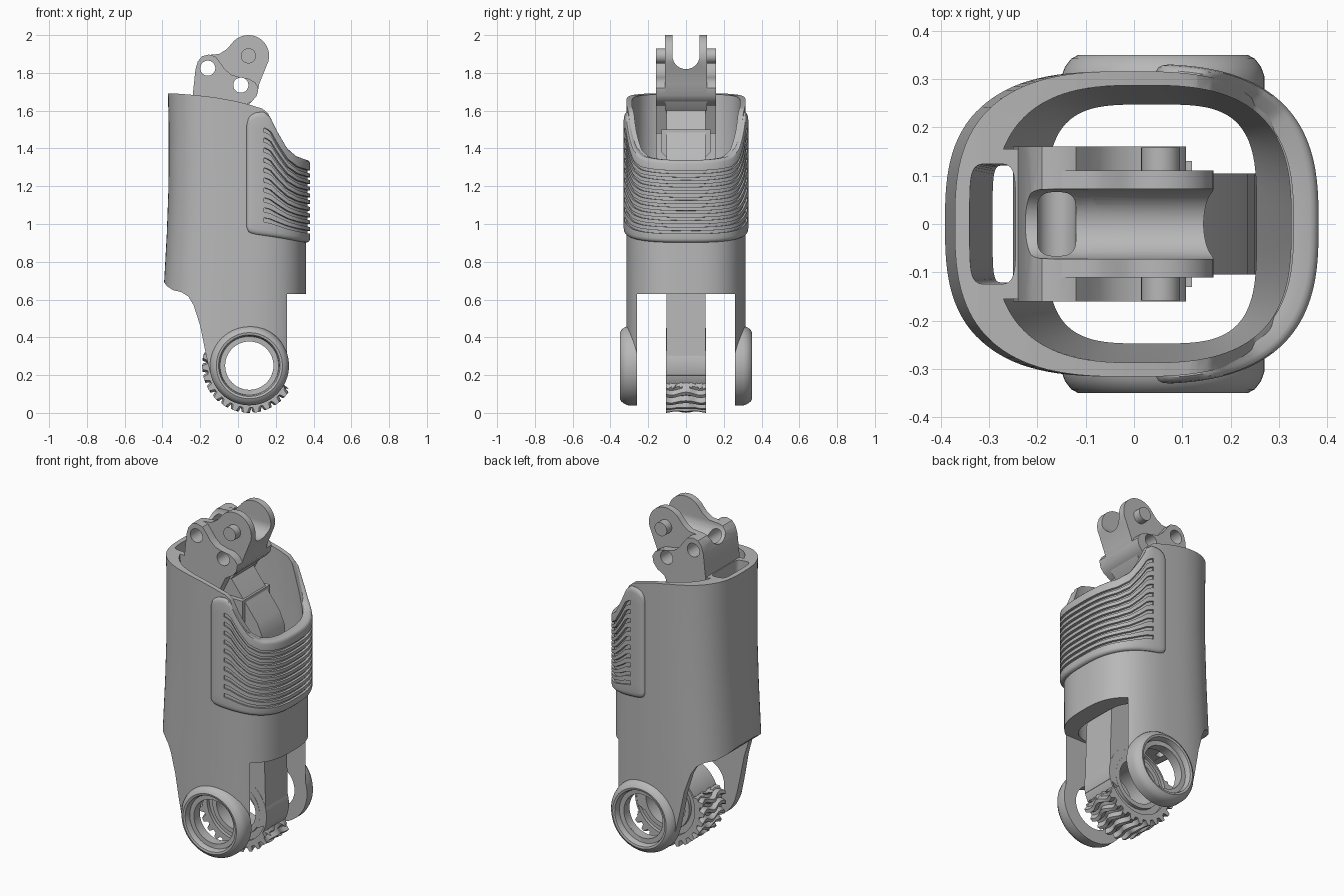
import bpy, bmesh, math
from math import sin, cos, pi, radians

if "Cube" in bpy.data.objects:
    bpy.data.objects.remove(bpy.data.objects["Cube"])

grey = bpy.data.materials.new("plain_grey")
grey.diffuse_color = (0.48, 0.48, 0.48, 1)
grey.use_nodes = True
grey.node_tree.nodes["Principled BSDF"].inputs["Base Color"].default_value = grey.diffuse_color
CX, CZ = 0.06, 0.25            # pivot axis of the ears and the gear


def finish(name, bm):
    bmesh.ops.recalc_face_normals(bm, faces=bm.faces)
    me = bpy.data.meshes.new(name)
    bm.to_mesh(me)
    bm.free()
    me.materials.append(grey)
    ob = bpy.data.objects.new(name, me)
    bpy.context.collection.objects.link(ob)
    return ob


def loft(name, rings, closed=False):
    """Skin equal-length point rings; cap the ends or close into a loop."""
    bm = bmesh.new()
    vs = [[bm.verts.new(p) for p in r] for r in rings]
    n = len(vs[0])
    pairs = list(zip(vs, vs[1:] + vs[:1])) if closed else list(zip(vs, vs[1:]))
    for a, b in pairs:
        for i in range(n):
            j = (i + 1) % n
            bm.faces.new((a[i], a[j], b[j], b[i]))
    if not closed:
        bm.faces.new(vs[0])
        bm.faces.new(vs[-1])
    return finish(name, bm)


def prism(name, pts, lo, hi, axis='Y'):
    place = (lambda p, t: (p[0], t, p[1])) if axis == 'Y' else (lambda p, t: (t, p[0], p[1]))
    return loft(name, [[place(p, t) for p in pts] for t in (lo, hi)])


def box(name, x, y, z):
    return prism(name, [(x[0], z[0]), (x[1], z[0]), (x[1], z[1]), (x[0], z[1])], *y)


def circle(cx, cz, r, n=48, a0=0.0, a1=2 * pi):
    full = abs(a1 - a0 - 2 * pi) < 1e-6
    d = n if full else n - 1
    return [(cx + r * cos(a0 + (a1 - a0) * i / d), cz + r * sin(a0 + (a1 - a0) * i / d)) for i in range(n)]


def oval(cx, a, b, e, t):
    c, s = cos(t), sin(t)
    return (cx + a * math.copysign(abs(c) ** (2 / e), c), b * math.copysign(abs(s) ** (2 / e), s))


def oval_loft(name, sections, n=112):
    """Sections are (z, x centre, half x, half y, squareness)."""
    return loft(name, [[(*oval(cx, a, b, e, 2 * pi * (i + .5) / n), z) for i in range(n)]
                       for z, cx, a, b, e in sections])


def boolean(ob, op, *cutters):
    for c in cutters:
        m = ob.modifiers.new("cut", 'BOOLEAN')
        m.operation, m.object, m.solver = op, c, 'EXACT'
        bpy.context.view_layer.objects.active = ob
        bpy.ops.object.modifier_apply(modifier=m.name)


def smooth(*obs, angle=32):
    bpy.ops.object.select_all(action='DESELECT')
    for o in obs:
        o.select_set(True)
    bpy.context.view_layer.objects.active = obs[0]
    bpy.ops.object.shade_smooth_by_angle(angle=radians(angle))


def lerp_table(tab, x):
    if x <= tab[0][0]:
        return tab[0][1]
    for (x0, z0), (x1, z1) in zip(tab, tab[1:]):
        if x <= x1:
            return z0 + (z1 - z0) * (x - x0) / (x1 - x0)
    return tab[-1][1]


# Shell: rounded tube trimmed to its side outline, then hollowed
left = [(-.1, -.40), (.6, -.396), (.75, -.388), (.95, -.377), (1.2, -.368), (1.5, -.367), (1.8, -.373)]
shell = oval_loft("shell", [(z, (.36 + l) / 2, (.36 - l) / 2, .316, 2.8) for z, l in left])
outline = [(-.5, 1.69), (-.32, 1.69), (-.22, 1.682), (-.12, 1.67), (-.02, 1.652), (.06, 1.632),
           (.13, 1.61), (.16, 1.585), (.2, 1.49), (.25, 1.39), (.3, 1.345), (.37, 1.32), (.5, 1.32),
           (.5, .63), (.285, .63), (.275, .45), (.265, .25), (.21, .11), (.06, .05), (-.08, .1),
           (-.15, .22), (-.172, .32), (-.2, .46), (-.235, .57), (-.262, .615), (-.3, .64),
           (-.345, .65), (-.375, .67), (-.39, .69), (-.5, .70)]
trim = prism("shell_trim", outline, -.6, .6)
cavity = oval_loft("cavity", [(1.8, .018, .31, .288, 2.8), (1.3, .02, .305, .285, 2.9), (.5, .04, .2, .24, 4)])
bridge = box("bridge", (-.5, -.235), (-.155, .155), (.3, 2))
boolean(cavity, 'DIFFERENCE', bridge)
slot = oval_loft("slot", [(1.8, -.295, .05, .125, 5), (.4, -.262, .02, .12, 5)], 40)
gap = box("ear_gap", (-.6, .6), (-.26, .26), (-.3, .63))
bore = prism("ear_bore", circle(CX, CZ, .128), -.6, .6)
boolean(shell, 'INTERSECT', trim)
boolean(shell, 'DIFFERENCE', cavity, slot, gap, bore)

# Pivot rings on the outside of both ears
ring_profile = [(.21, .26), (.21, .305), (.203, .325), (.19, .342), (.175, .35), (.163, .347),
                (.158, .335), (.155, .315), (.128, .312), (.128, .26)]
rings = []
for side, nm in ((-1, "front"), (1, "rear")):
    rings.append(loft("pivot_ring_" + nm, [[(x, side * y, z) for x, z in circle(CX, CZ, r, 64)]
                                           for r, y in ring_profile], True))

# Grip pad: wrapped panel with rounded rim and fanned grooves
TOP = [(.045, 1.52), (.055, 1.56), (.075, 1.583), (.1, 1.592), (.14, 1.592), (.165, 1.57), (.2, 1.495),
       (.25, 1.405), (.3, 1.36), (.37, 1.335)]
BOT = [(.045, .985), (.055, .96), (.075, .948), (.2, .93), (.37, .90)]
rim = [(0, -.03), (0, .004), (.008, .013), (.022, .019), (.045, .022)]
rows = [(v, o, False) for v, o in rim]
for i in range(10):
    c = .125 + i * .081
    rows += [(c - .018, .022, False), (c - .017, .008, True), (c + .017, .008, True), (c + .018, .022, False)]
rows += [(1 - v, o, False) for v, o in reversed(rim)]
half = [(86.5, -.03), (86.5, .004), (86.2, .013), (85.5, .019), (84, .022), (81, .022), (78, .022),
        (76, .022), (75.8, .0221)] + [(75 - 2.5 * k, .0221) for k in range(30)]
cols = half + [(0, .0221)] + [(-d, o) for d, o in reversed(half)]
bm = bmesh.new()
grid = []
for deg, oc in cols:
    column = []
    x0 = oval(-.003, .363, .316, 2.8, radians(deg))[0]
    zt, zb = lerp_table(TOP, x0), lerp_table(BOT, x0)
    for v, o, groove in rows:
        off = o if groove and oc > .022 else min(oc, .022 if groove else o)
        x, y = oval(-.003, .363 + off, .316 + off * .7, 2.8, radians(deg))
        column.append(bm.verts.new((x, y, zb + (zt - zb) * v)))
    grid.append(column)
for a, b in zip(grid, grid[1:]):
    for j in range(len(rows)):
        k = (j + 1) % len(rows)
        bm.faces.new((a[j], b[j], b[k], a[k]))
bm.faces.new(grid[0])
bm.faces.new(grid[-1])
pad = finish("grip_pad", bm)

# Hinge block at the top: wide lower cheeks and taller inner cheeks
cheek = [(-.25, 1.5), (-.24, 1.68), (-.225, 1.82), (-.213, 1.86), (-.19, 1.888), (-.155, 1.897), (-.12, 1.887),
         (-.095, 1.855), (-.07, 1.82), (-.035, 1.79), (.01, 1.777), (.055, 1.77), (.09, 1.75), (.108, 1.72),
         (.1, 1.68), (.075, 1.65), (.03, 1.625), (-.04, 1.48), (-.2, 1.48)]
tall = [(-.235, 1.6), (-.215, 1.85), (-.19, 1.885), (-.155, 1.895), (-.1, 1.9), (-.06, 1.925)] + \
    circle(.055, 1.89, .11, 20, radians(145), radians(-15)) + [(.14, 1.81), (.112, 1.74), (.1, 1.68), (.03, 1.6)]
channel = prism("channel", [(.072, 2.2), (-.072, 2.2)] + circle(0, 1.892, .072, 20, pi, 2 * pi), -.6, .6, 'X')
holes = [prism("hole", circle(x, z, .04, 32), -.5, .5) for x, z in ((-.16, 1.825), (.015, 1.735))]
low_cheeks = prism("hinge_lower_cheeks", cheek, -.16, .16)
tall_cheeks = prism("hinge_tall_cheeks", tall, -.111, .111)
for part in (low_cheeks, tall_cheeks):
    boolean(part, 'DIFFERENCE', channel, *holes)
pins = [prism("hinge_pin_" + n, circle(.055, 1.89, .04, 32), *sorted((s * .09, s * .158)))
        for n, s in (("front", -1), ("rear", 1))]

# Inner link column from the gear up to the hinge block
column = prism("link_column", [(.09, .3), (.2, .17), (.255, .2), (.25, .45), (.237, .8), (.235, 1.3), (.2, 1.38),
                               (.03, 1.6), (-.14, 1.56), (-.1, 1.42), (.08, 1.2)], -.104, .104)
boolean(column, 'DIFFERENCE', bore)
collar = prism("link_collar", [(-.13, 1.38), (-.1, 1.35), (.1, 1.35), (.13, 1.38), (.13, 1.5), (-.13, 1.5)],
               -.15, .12, 'X')

# Gear sector with wavy teeth across its width
TEETH, STEP = 26, 6


def gear_ring(y, dip):
    pts = []
    for i in range(TEETH * STEP):
        t = 2 * pi * i / (TEETH * STEP) + .05 * cos(y * 45)
        toothed = radians(158) < t < radians(330)
        r = (.25 if i % STEP < 3 else .222) - dip if toothed else .2
        pts.append((CX + r * cos(t), y, CZ + r * sin(t)))
    return pts


slices = [gear_ring(-.105 + .21 * k / 12, .008 * (1 - cos(4 * pi * k / 12)) / 2) for k in range(13)]
gear = loft("gear", slices)
boolean(gear, 'DIFFERENCE', bore)
for s in (-1, 1):
    recess = loft("recess", [[(x, y, z) for x, z in circle(CX, CZ, r, 48)]
                             for r, y in ((.19, s * .085), (.19, s * .2), (.155, s * .2), (.155, s * .085))], True)
    boolean(gear, 'DIFFERENCE', recess)
    bpy.data.objects.remove(recess)

# Clear helpers and shade
for helper in (trim, cavity, bridge, slot, gap, bore, channel, *holes):
    bpy.data.objects.remove(helper)
smooth(shell, pad, *rings, low_cheeks, tall_cheeks, *pins, column, collar, gear)
